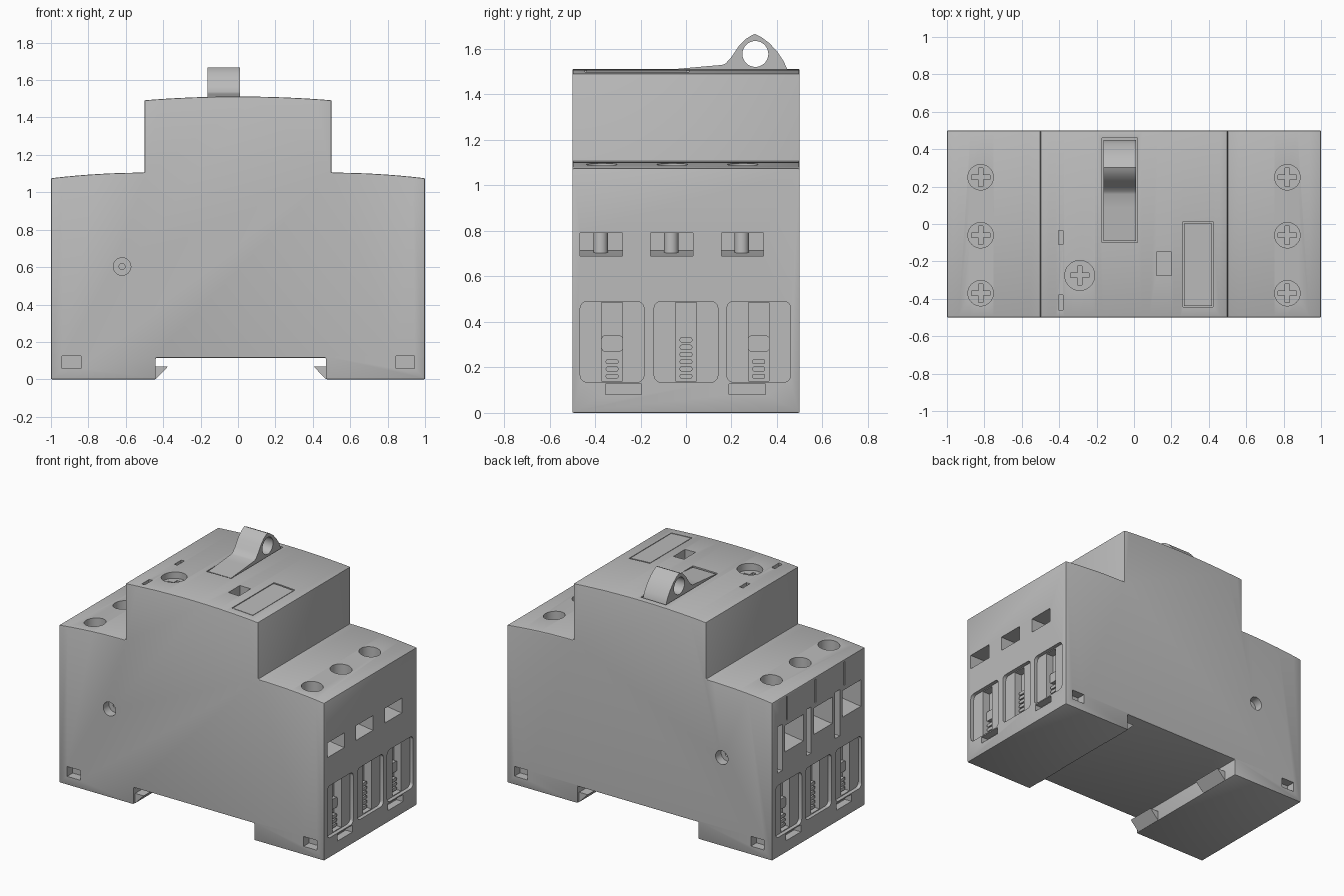
import bpy, bmesh, math
from mathutils import Vector

if "Cube" in bpy.data.objects:
    bpy.data.objects.remove(bpy.data.objects["Cube"], do_unlink=True)

grey = bpy.data.materials.new("housing grey")
grey.use_nodes = True
GREY = (0.5, 0.5, 0.5, 1)
grey.diffuse_color = GREY
grey.node_tree.nodes["Principled BSDF"].inputs["Base Color"].default_value = GREY


def add_prism(bm, pts, axis, lo, hi):
    """Extrude a closed 2D outline along an axis; remaining axes keep x, y, z order."""
    def place(p, d):
        c = list(p)
        c.insert("xyz".index(axis), d)
        return bm.verts.new(c)
    a, b = [place(p, lo) for p in pts], [place(p, hi) for p in pts]
    faces = [bm.faces.new(a), bm.faces.new(b)]
    for i in range(len(pts)):
        j = (i + 1) % len(pts)
        faces.append(bm.faces.new((a[i], a[j], b[j], b[i])))
    bmesh.ops.recalc_face_normals(bm, faces=faces)


def rect(a0, a1, b0, b1):
    return [(a0, b0), (a1, b0), (a1, b1), (a0, b1)]


def circle(a, b, r, n=32):
    return [(a + r * math.cos(math.tau * i / n), b + r * math.sin(math.tau * i / n)) for i in range(n)]


def rounded(a0, a1, b0, b1, r, n=5):
    pts = []
    corners = [(a1 - r, b1 - r), (a0 + r, b1 - r), (a0 + r, b0 + r), (a1 - r, b0 + r)]
    for k, (a, b) in enumerate(corners):
        for i in range(n + 1):
            t = math.pi / 2 * (k + i / n)
            pts.append((a + r * math.cos(t), b + r * math.sin(t)))
    return pts


def cross(a, b, s, w):
    q = [(w, s), (w, w), (s, w)]
    return [(a + x * i, b + y * j)
            for i, j, step in ((1, 1, 1), (1, -1, -1), (-1, -1, 1), (-1, 1, -1))
            for x, y in q[::step]]


def make(name, prisms):
    bm = bmesh.new()
    for p in prisms:
        add_prism(bm, *p)
    me = bpy.data.meshes.new(name)
    bm.to_mesh(me)
    bm.free()
    ob = bpy.data.objects.new(name, me)
    me.materials.append(grey)
    bpy.context.collection.objects.link(ob)
    return ob


def activate(ob):
    bpy.ops.object.select_all(action="DESELECT")
    ob.select_set(True)
    bpy.context.view_layer.objects.active = ob


def apply(ob, mod):
    activate(ob)
    bpy.ops.object.modifier_apply(modifier=mod.name)


def cut(ob, cutters):
    for p in cutters:
        c = make("cutter", [p])
        c.hide_render = True
        m = ob.modifiers.new("cut", "BOOLEAN")
        m.operation, m.solver, m.object = "DIFFERENCE", "EXACT", c
        apply(ob, m)
        bpy.data.objects.remove(c, do_unlink=True)


def smooth(ob):
    activate(ob)
    bpy.ops.object.shade_smooth_by_angle(angle=math.radians(30))


# Housing: stepped outline with gently arched tops and a rail notch below
def shoulder(x):
    return 1.075 + 0.03 * (1 - (2 * abs(x) - 1) ** 2)


outline = [(-0.44, 0.115), (-0.44, 0), (-1, 0)]
outline += [(-1 + i / 16, shoulder(-1 + i / 16)) for i in range(9)]
outline += [(-0.5 + i / 24, 1.512 - 0.08 * (-0.5 + i / 24) ** 2) for i in range(25)]
outline += [(0.5 + i / 16, shoulder(0.5 + i / 16)) for i in range(9)]
outline += [(1, 0), (0.47, 0), (0.47, 0.115)]
housing = make("housing", [(outline, "y", -0.5, 0.5)])
bev = housing.modifiers.new("edge", "BEVEL")
bev.width, bev.segments, bev.limit_method = 0.006, 2, "ANGLE"
apply(housing, bev)

cuts, ridges, shafts = [], [], []
screw_y = (0.25, -0.06, -0.37)

for s in (-1, 1):
    def depth(d):
        """Range along x that reaches d deep into this side."""
        return s * (1 - d), s * 1.1

    for y in screw_y:
        # Terminal screw wells with cross slots, and shafts behind the windows
        cuts.append((circle(s * 0.82, y, 0.068), "z", 0.92, 1.2))
        cuts.append((cross(s * 0.82, y, 0.05, 0.012), "z", 0.895, 0.94))
        shafts.append((circle(s * 0.86, y - 0.005, 0.032, 20), "z", 0.67, 0.89 if s < 0 else 0.81))
        # Upper windows with sloped sills
        top, lo, hi = (0.79, y - 0.095, y + 0.09) if s > 0 else (0.87, y - 0.09, y + 0.11)
        sill = [(s * 1.1, 0.69), (s * 0.98, 0.69), (s * 0.8, 0.715), (s * 0.8, top), (s * 1.1, top)]
        cuts.append((sill, "y", lo, hi))
        if s < 0:
            cuts.append((rect(y + 0.14, y + 0.19, 0.575, 0.89), "x", *depth(0.08)))
            cuts.append((rect(y + 0.084, y + 0.096, 0.9, 1.06), "x", *depth(0.03)))

    # Lower wire openings with a channel and grip ridges
    for k, y in enumerate((-0.325, 0, 0.32)):
        cuts.append((rounded(y - 0.14, y + 0.14, 0.135, 0.49, 0.03), "x", *depth(0.025)))
        cuts.append((rect(y - 0.046, y + 0.046, 0.14, 0.485), "x", *depth(0.08)))
        rows = 6 if k == 1 else 3
        for i in range(rows):
            z = 0.15 + 0.032 * i
            ridges.append((rounded(y - 0.028, y + 0.028, z, z + 0.022, 0.009, 3),
                           "x", s * 0.9, s * 0.955))
        if k != 1:
            ridges.append((rounded(y - 0.046, y + 0.046, 0.27, 0.34, 0.012, 3),
                           "x", s * 0.9, s * 0.945))

    # Small slots under the outer openings
    for y in (-0.275, 0.27):
        cuts.append((rect(y - 0.08, y + 0.08, 0.08, 0.127), "x", *depth(0.05)))

    # Front and back pockets, and the countersunk rivet hole
    for x in (-0.89, 0.895):
        cuts.append((rect(x - 0.05, x + 0.05, 0.058, 0.125), "y", s * 0.44, s * 0.6))
    cuts.append((circle(-0.62, 0.603, 0.047), "y", s * 0.44, s * 0.6))
    cuts.append((circle(-0.62, 0.603, 0.016, 16), "y", s * 0.38, s * 0.46))

# Top face: lever slot, adjuster screw, test pocket, marks and label groove
cuts += [
    (rect(-0.17, 0.018, -0.1, 0.46), "z", 1.44, 1.6),
    (circle(-0.29, -0.275, 0.08), "z", 1.46, 1.6),
    (cross(-0.29, -0.275, 0.05, 0.012), "z", 1.435, 1.48),
    (circle(-0.29, -0.275, 0.018, 16), "z", 1.43, 1.48),
    (rect(0.12, 0.2, -0.275, -0.15), "z", 1.43, 1.6),
    (rect(-0.405, -0.38, -0.11, -0.035), "z", 1.47, 1.6),
    (rect(-0.405, -0.38, -0.46, -0.38), "z", 1.47, 1.6),
    (rect(0.263, 0.422, -0.443, 0.013), "z", 1.485, 1.6),
]
cut(housing, cuts)
smooth(housing)

smooth(make("grip_ridges", ridges))
smooth(make("terminal_shafts", shafts))

# Label plate lying in its groove, following the arched top
label = [(0.268, 1.48), (0.418, 1.48)]
label += [(x, 1.511 - 0.08 * x * x) for x in (0.418, 0.37, 0.32, 0.268)]
smooth(make("label_plate", [(label, "y", -0.438, 0.003)]))

# Lever: ramp rising to a pierced finger grip
lever_side = [(-0.09, 1.45), (-0.09, 1.508), (0, 1.516), (0.09, 1.524), (0.16, 1.53), (0.175, 1.537),
              (0.2, 1.565), (0.23, 1.61), (0.26, 1.642), (0.285, 1.658), (0.303, 1.666),
              (0.33, 1.653), (0.365, 1.627), (0.4, 1.59), (0.43, 1.545), (0.45, 1.5), (0.45, 1.45)]
lever = make("lever", [(lever_side, "x", -0.163, 0.011)])
cut(lever, [(circle(0.305, 1.578, 0.057), "x", -0.3, 0.2)])
smooth(lever)

# Rail clips: wedges on the two notch walls
clips = []
for wall, s in ((-0.44, 1), (0.47, -1)):
    wedge = [(wall - s * 0.01, 0.001), (wall, 0.001), (wall + s * 0.065, 0.068), (wall - s * 0.01, 0.068)]
    for lo, hi in ((-0.48, -0.28), (0.18, 0.4)):
        a, b = sorted((s * lo, s * hi))
        clips.append((wedge, "y", a, b))
make("rail_clips", clips)
